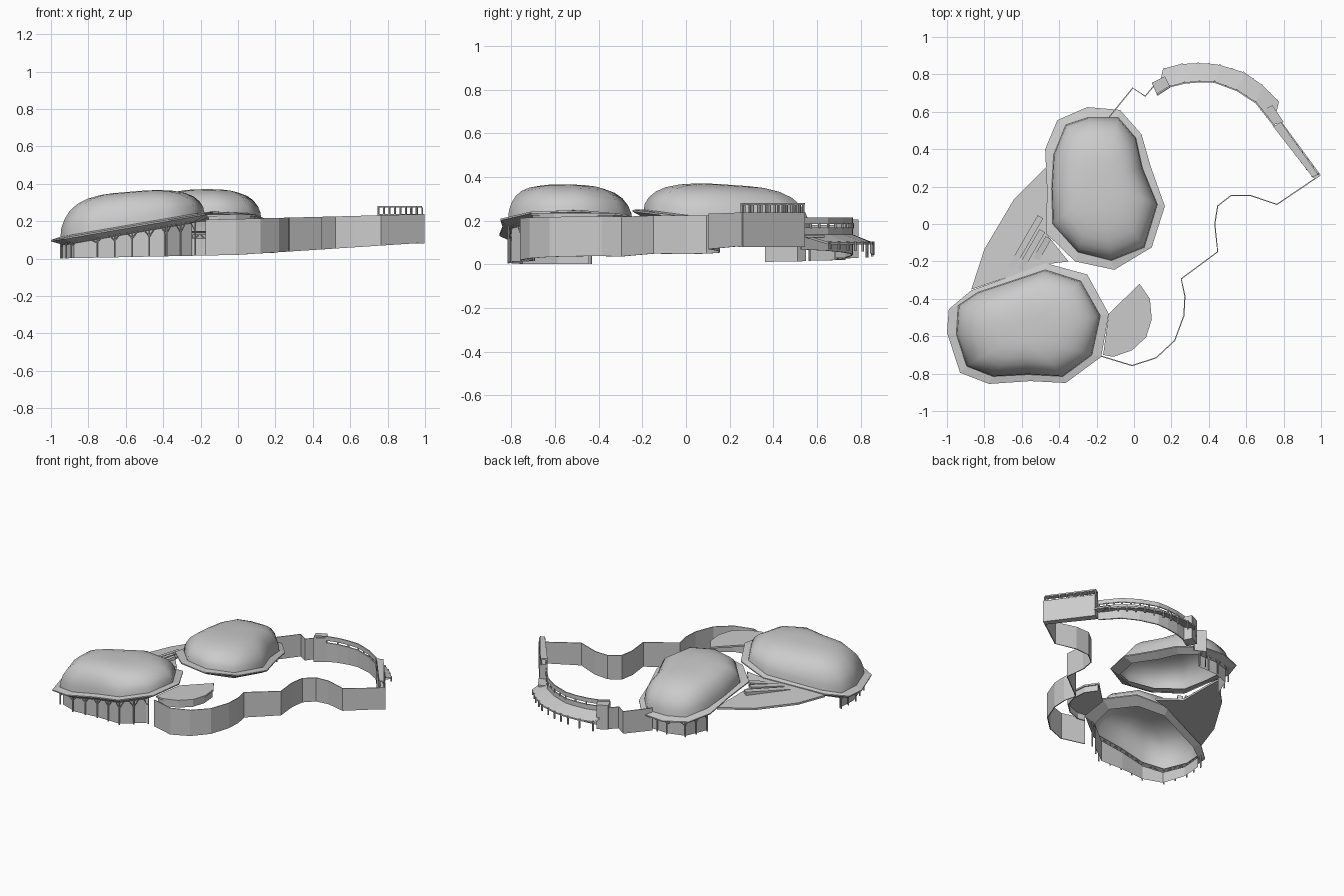
import bpy, bmesh, math
from mathutils import Vector, Matrix

if "Cube" in bpy.data.objects:
    bpy.data.objects.remove(bpy.data.objects["Cube"])


def new_obj(name, bm, smooth=False):
    bmesh.ops.recalc_face_normals(bm, faces=bm.faces)
    me = bpy.data.meshes.new(name)
    bm.to_mesh(me)
    bm.free()
    ob = bpy.data.objects.new(name, me)
    bpy.context.collection.objects.link(ob)
    if smooth:
        me.shade_smooth()
    return ob


def loft(bm, rings, closed=True, cap=False):
    rows = [[bm.verts.new(p) for p in r] for r in rings]
    n = len(rows[0])
    for a, b in zip(rows, rows[1:]):
        for i in range(n if closed else n - 1):
            j = (i + 1) % n
            bm.faces.new((a[i], a[j], b[j], b[i]))
    if cap:
        bm.faces.new(rows[0])
        bm.faces.new(rows[-1])
    return rows


def bar(bm, a, b, r):
    a, b = Vector(a), Vector(b)
    d = b - a
    m = Matrix.Translation((a + b) / 2) @ d.to_track_quat('Z', 'Y').to_matrix().to_4x4()
    bmesh.ops.create_cone(bm, cap_ends=True, segments=6, radius1=r, radius2=r, depth=d.length, matrix=m)


def base(x):
    return 0.02 + (0.065 if x > 0 else 0.02) * x


def scaled(pts, s):
    cx = sum(p[0] for p in pts) / len(pts)
    cy = sum(p[1] for p in pts) / len(pts)
    return [(cx + (x - cx) * s, cy + (y - cy) * s) for x, y in pts]


def lift(pts, f, dz=0):
    return [(x, y, f(x, y) + dz) for x, y in pts]


def resample(pts, step):
    pts = [Vector(p) for p in pts]
    out = []
    for a, b in zip(pts, pts[1:]):
        n = max(1, round((b - a).length / step))
        out += [a.lerp(b, i / n) for i in range(n)]
    return out + [pts[-1]]


def slab(name, pts, f, thick):
    bm = bmesh.new()
    loft(bm, [lift(pts, f, -thick), lift(pts, f)], cap=True)
    return new_obj(name, bm)


def fence(name, pts, top, bottom=lambda x, y: base(x), t=0.006):
    # thin wall following a path
    n = len(pts)
    off = []
    for i, p in enumerate(pts):
        d = (Vector(pts[min(i + 1, n - 1)]) - Vector(pts[max(i - 1, 0)])).normalized()
        off.append((p[0] - d.y * t, p[1] + d.x * t))
    bm = bmesh.new()
    loop = list(pts) + off[::-1]
    rows = loft(bm, [lift(loop, bottom), lift(loop, top)])
    for r in rows:
        for i in range(n - 1):
            bm.faces.new((r[i], r[i + 1], r[2 * n - 2 - i], r[2 * n - 1 - i]))
    return new_obj(name, bm)


# --- two domed halls, walled only on the street side ------------------------
def hall(name, outer, inner, rim, crown, walled):
    # shell: rings blend from the sloped eave to the flatter crown
    bm = bmesh.new()
    prof = [(1, 0.0), (0.985, 0.24), (0.94, 0.45), (0.86, 0.65), (0.75, 0.8),
            (0.6, 0.91), (0.4, 0.98), (0.2, 1.0), (0.01, 1.0)]
    rings = [[(x, y, rim(x, y) * (1 - t) + crown(x, y) * t) for x, y in scaled(inner, s)] for s, t in prof]
    rows = loft(bm, rings)
    bm.faces.new(rows[-1])
    new_obj(name + "_dome", bm, True)
    # eave with sloping soffit
    bm = bmesh.new()
    wall = scaled(inner, 0.94)
    loft(bm, [lift(inner, rim, 0.008), lift(outer, rim), lift(outer, rim, -0.008), lift(wall, rim, -0.04)])
    new_obj(name + "_eave", bm)
    # set-back wall
    bm = bmesh.new()
    run = [wall[i] for i in walled]
    loft(bm, [[(x, y, base(x)) for x, y in run], lift(run, rim, -0.04)], closed=False)
    new_obj(name + "_wall", bm)
    # branching columns
    bm = bmesh.new()
    edge = scaled(inner, 0.99)
    pts = resample([edge[i] for i in walled], 0.1)
    for i, p in enumerate(pts):
        h = rim(p.x, p.y) - 0.015
        fork = base(p.x) + (h - base(p.x)) * 0.65
        bar(bm, (p.x, p.y, base(p.x)), (p.x, p.y, h), 0.005)
        for q in pts[max(i - 1, 0):i] + pts[i + 1:i + 2]:
            m = p.lerp(q, 0.45)
            bar(bm, (p.x, p.y, fork), (m.x, m.y, rim(m.x, m.y) - 0.015), 0.003)
    new_obj(name + "_columns", bm)


def rim_front(x, y): return 0.1 + 0.172 * (x + 1)
def rim_rear(x, y): return 0.25 - 0.13 * (y + 0.245)


hall("front_hall",
     [(-.99, -.455), (-.87, -.355), (-.47, -.21), (-.25, -.27), (-.135, -.48), (-.175, -.71),
      (-.365, -.85), (-.555, -.84), (-.775, -.855), (-.93, -.795), (-1, -.58)],
     [(-.94, -.435), (-.835, -.365), (-.475, -.245), (-.285, -.305), (-.18, -.49), (-.225, -.70),
      (-.38, -.815), (-.565, -.805), (-.755, -.815), (-.895, -.76), (-.95, -.59)],
     rim_front, lambda x, y: 0.33 + 0.085 * (x + 0.9), [5, 6, 7, 8, 9, 10, 0])
hall("rear_hall",
     [(-.41, .555), (-.25, .625), (-.075, .61), (.04, .48), (.09, .305), (.165, .095),
      (.095, -.125), (-.105, -.245), (-.315, -.2), (-.47, -.05), (-.465, .18), (-.475, .4)],
     [(-.365, .53), (-.245, .57), (-.085, .57), (.01, .46), (.045, .3), (.125, .105),
      (.055, -.125), (-.12, -.195), (-.3, -.15), (-.435, 0), (-.44, .19), (-.43, .37)],
     rim_rear, lambda x, y: 0.375 - 0.07 * (y - 0.05), [11, 0, 1, 2])


# --- roof deck linking the halls, with raised skylights ---------------------
def deck(x, y): return 0.117 + 0.181 * (x + .87) - 0.028 * (y + .35)


slab("link_roof", [(-.465, .31), (-.64, .135), (-.8, -.135), (-.87, -.35), (-.47, -.215),
                   (-.35, -.2), (-.47, -.05), (-.465, .18)], deck, 0.014)
u, w = Vector((0.5, 0.866)), Vector((0.866, -0.5))
for k, (cx, cy, ln) in enumerate([(-.58, -.1, .16), (-.55, -.14, .12), (-.49, -.13, .065)]):
    c = Vector((cx, cy))
    q = [c - u * ln - w * .017, c + u * ln - w * .017, c + u * ln + w * .017, c - u * ln + w * .017]
    bm = bmesh.new()
    loft(bm, [[(p.x, p.y, deck(p.x, p.y)) for p in q],
              [(p.x, p.y, deck(p.x, p.y) + (.025 if i in (1, 2) else .003)) for i, p in enumerate(q)]], cap=True)
    new_obj(f"skylight_{k + 1}", bm)

# --- rounded side canopy ----------------------------------------------------
arc = [(-.165, -.7), (-.11, -.71), (-.01, -.675), (.065, -.605), (.095, -.51), (.085, -.4), (.03, -.32)]
slab("side_canopy", arc + [(-.135, -.48)], lambda x, y: 0.235, 0.012)
fence("side_canopy_skirt", scaled(arc, 0.95), lambda x, y: 0.224, lambda x, y: 0.18)


# --- perimeter garden wall --------------------------------------------------
def wall_top(x, y): return 0.212 + 0.026 * x


fence("garden_wall", [(-.175, -.71), (-.01, -.76), (.12, -.718), (.22, -.625), (.27, -.49), (.275, -.385),
                      (.255, -.295), (.45, -.15), (.435, 0), (.45, .095), (.52, .15), (.62, .15),
                      (.765, .102), (.995, .257)], wall_top)
fence("rear_link_wall", [(-.13, .57), (-.005, .725), (.06, .68), (.12, .75)],
      lambda x, y: 0.18, lambda x, y: base(x))

# --- straight gatehouse with a pergola on top -------------------------------
slab("gatehouse", [(.745, .52), (.965, .24), (.998, .262), (.79, .545)], lambda x, y: 0.238, 0.158)
bm = bmesh.new()
for s in (0, 1):
    a = Vector((.752, .52)) + Vector((.03, .018)) * s
    b = Vector((.955, .255)) + Vector((.03, .012)) * s
    for i in range(8):
        p = a.lerp(b, i / 7)
        bar(bm, (p.x, p.y, .235), (p.x, p.y, .272), .006)
new_obj("pergola_posts", bm)
slab("pergola_roof", [(.745, .52), (.955, .25), (.985, .265), (.785, .545)], lambda x, y: 0.282, 0.01)

# --- curved gallery: wall, openings, beam and lean-to canopy ----------------
inner = [(.125, .69), (.19, .73), (.27, .75), (.35, .757), (.43, .755), (.55, .71), (.65, .645), (.745, .525)]
outer = [(.155, .83), (.25, .855), (.34, .86), (.4, .858), (.46, .85), (.59, .81), (.69, .74), (.775, .655)]
fence("gallery_wall", inner, lambda x, y: 0.17, t=0.008)
fence("gallery_beam", inner, lambda x, y: 0.215, lambda x, y: 0.185, t=0.008)
bm = bmesh.new()
for p in resample(inner, 0.06):
    bar(bm, (p.x, p.y + .006, .165), (p.x, p.y + .006, .19), .006)
new_obj("gallery_posts", bm)
bm = bmesh.new()
loft(bm, [[(x, y, .14) for x, y in inner], [(x, y, .1) for x, y in outer],
          [(x, y, .09) for x, y in outer], [(x, y, .13) for x, y in inner]], closed=False)
new_obj("gallery_canopy", bm)
bm = bmesh.new()
for p in resample(scaled(outer, 0.97), 0.07):
    bar(bm, (p.x, p.y, base(p.x)), (p.x, p.y, .105), .006)
new_obj("canopy_posts", bm)

# end pieces of the gallery
slab("gallery_end_left", [(.125, .685), (.195, .73), (.165, .79), (.095, .755)], lambda x, y: 0.205, 0.175)
slab("gallery_end_canopy", [(.74, .53), (.80, .545), (.74, .635), (.69, .61)], lambda x, y: 0.135, 0.012)
